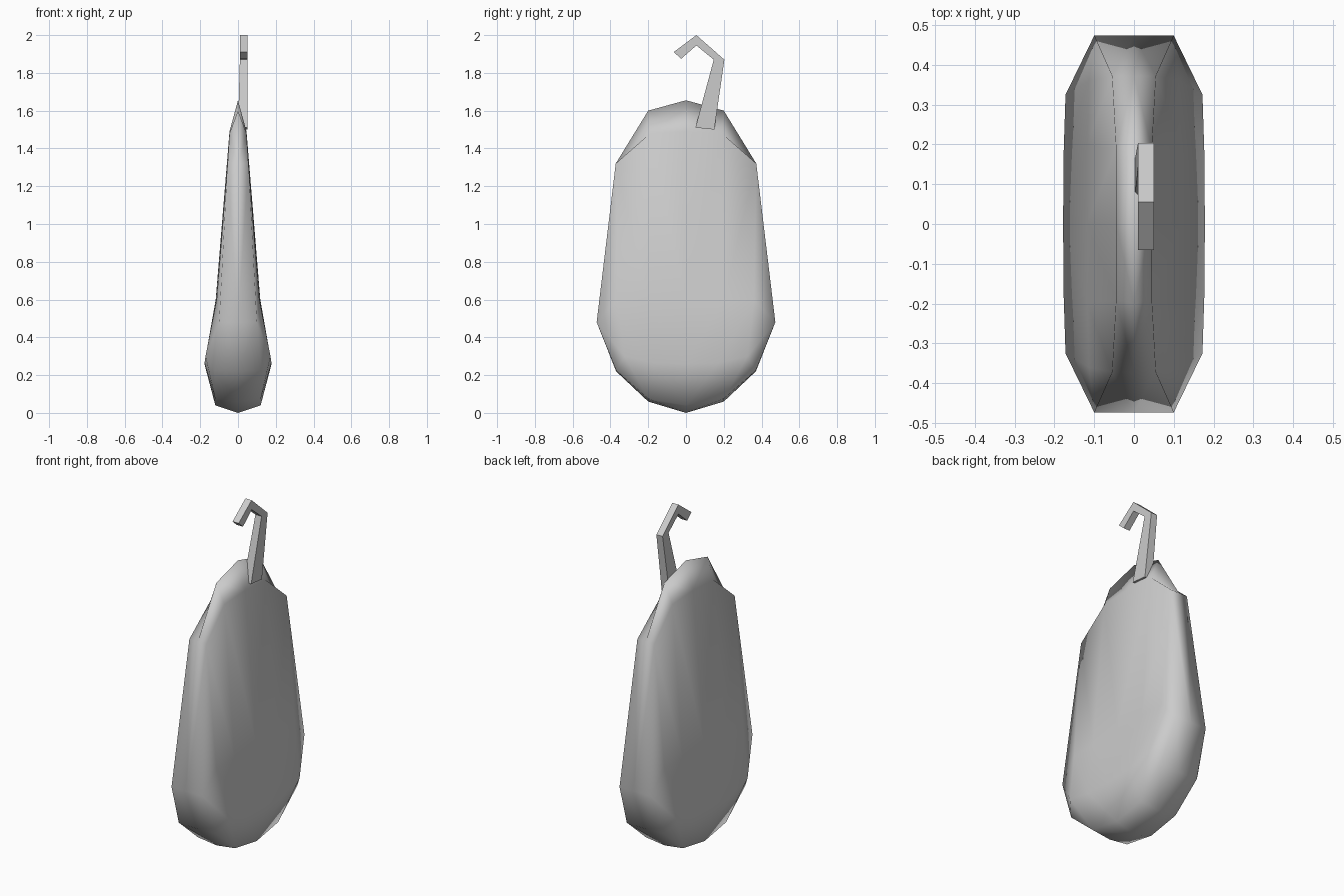
import bpy, bmesh

if "Cube" in bpy.data.objects:
    bpy.data.objects.remove(bpy.data.objects["Cube"])

# quarter of the pouch: columns of (x, y, z) running from bottom ridge to top ridge
columns = [
    [(0, 0, 0), (.12, 0, .04), (.178, 0, .26), (.118, 0, .6), (.045, 0, 1.49), (0, 0, 1.655)],
    [(0, .2, .06), (.12, .2, .075), (.177, .17, .265), (.117, .2, .6), (.045, .19, 1.48), (0, .2, 1.6)],
    [(0, .37, .22), (.125, .37, .225), (.172, .325, .3), (.113, .36, .6), (.055, .372, 1.32), (0, .372, 1.32)],
    [(0, .473, .48), (.1, .473, .48), (.1, .473, .48), (.1, .473, .48), (.1, .473, .48), (0, .473, .48)],
]


def finish(name, bm):
    bmesh.ops.remove_doubles(bm, verts=bm.verts, dist=1e-4)
    bmesh.ops.recalc_face_normals(bm, faces=bm.faces)
    mesh = bpy.data.meshes.new(name)
    bm.to_mesh(mesh)
    bm.free()
    obj = bpy.data.objects.new(name, mesh)
    bpy.context.collection.objects.link(obj)
    return obj


# pouch body, mirrored to all four quarters
bm = bmesh.new()
for sx in (1, -1):
    for sy in (1, -1):
        grid = [[bm.verts.new((x * sx, y * sy, z)) for x, y, z in col] for col in columns]
        for a, b in zip(grid, grid[1:]):
            for i in range(len(a) - 1):
                bm.faces.new((a[i], a[i + 1], b[i + 1], b[i]))
bmesh.ops.remove_doubles(bm, verts=bm.verts, dist=1e-4)
body = finish("pouch_body", bm)
body.data.shade_smooth()

# hanging hook: square bar swept along paired outer / inner edge points (y, z)
outer = [(.15, 1.50), (.203, 1.87), (.055, 2.0), (-.065, 1.91)]
inner = [(.05, 1.51), (.147, 1.87), (.055, 1.945), (-.025, 1.875)]
back_x = [0, .01, .01, .01]
bm = bmesh.new()
rings = [[bm.verts.new(p) for p in ((x, *o), (.05, *o), (.05, *i), (x, *i))]
         for x, o, i in zip(back_x, outer, inner)]
for a, b in zip(rings, rings[1:]):
    for k in range(4):
        n = (k + 1) % 4
        bm.faces.new((a[k], a[n], b[n], b[k]))
bm.faces.new(rings[0])
bm.faces.new(rings[-1])
finish("hanging_hook", bm)
